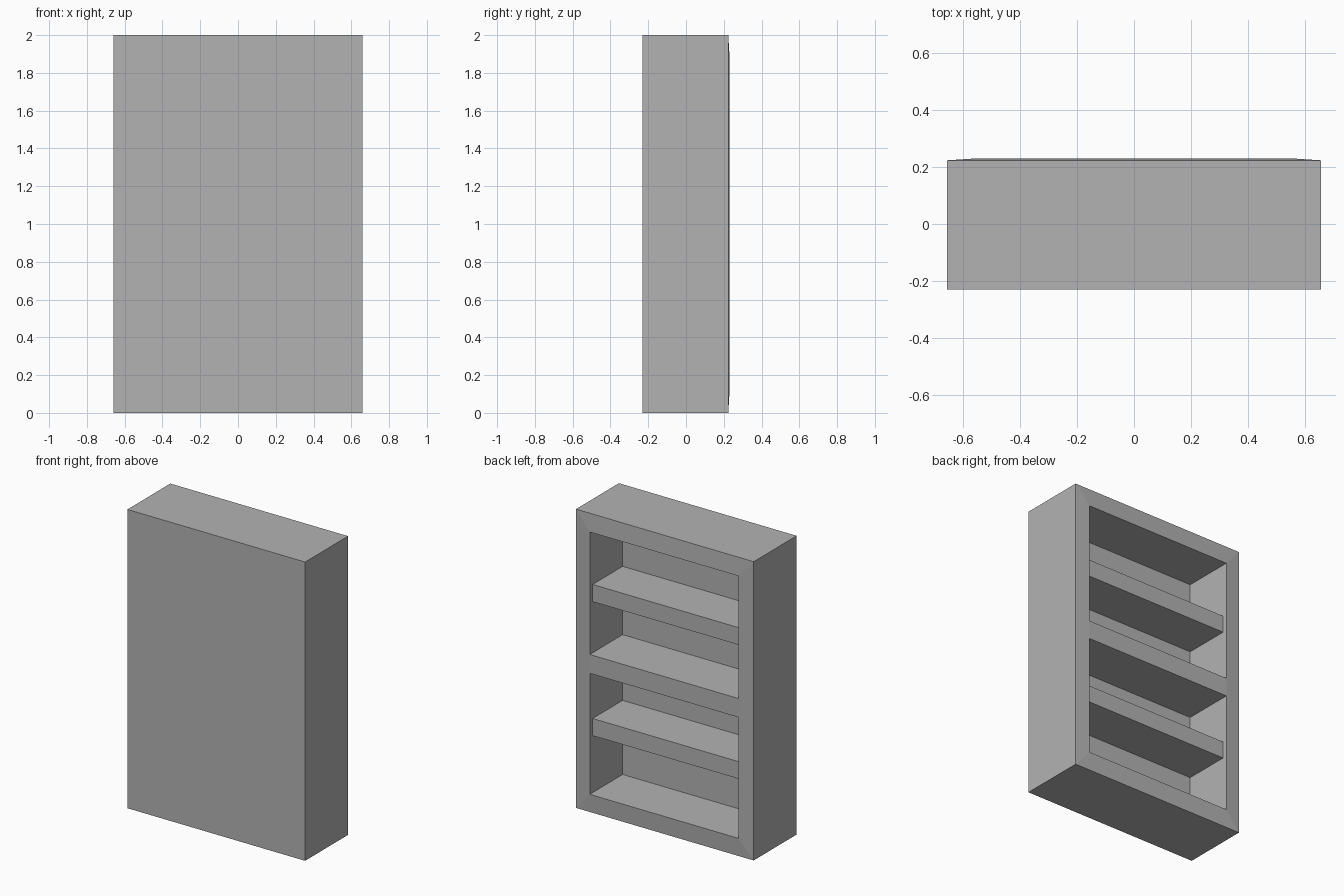
import bpy
import bmesh
from mathutils import Vector

default = bpy.data.objects.get("Cube")
if default:
    bpy.data.objects.remove(default, do_unlink=True)

HALF_W, FRONT, BACK, HEIGHT = 0.658, -0.23, 0.224, 2.0
SIDE, RAIL, LIP = 0.107, 0.122, 0.007
INNER_Y = -0.117
MIDDLE = (0.932, 1.058)

grey = bpy.data.materials.new("plain grey")
grey.use_nodes = True
colour = (0.45, 0.45, 0.45, 1)
grey.diffuse_color = colour
grey.node_tree.nodes["Principled BSDF"].inputs["Base Color"].default_value = colour


def add_box(bm, low, high):
    verts = bmesh.ops.create_cube(bm, size=1)["verts"]
    low, high = Vector(low), Vector(high)
    for v in verts:
        v.co = (low + high) / 2 + v.co * (high - low)


def finish(bm, name):
    bmesh.ops.recalc_face_normals(bm, faces=bm.faces)
    mesh = bpy.data.meshes.new(name)
    bm.to_mesh(mesh)
    bm.free()
    mesh.materials.append(grey)
    obj = bpy.data.objects.new(name, mesh)
    bpy.context.collection.objects.link(obj)
    return obj


# Cabinet body, with a frame that rises slightly towards its openings
bm = bmesh.new()
add_box(bm, (-HALF_W, FRONT, 0), (HALF_W, BACK, HEIGHT))
bm.normal_update()
panel = max(bm.faces, key=lambda f: f.normal.y)
bmesh.ops.inset_region(bm, faces=[panel], thickness=SIDE, use_even_offset=True)
for v in panel.verts:
    v.co.y = BACK + LIP
    v.co.z = RAIL if v.co.z < HEIGHT / 2 else HEIGHT - RAIL

# Middle rail splits the panel into two openings
for z in MIDDLE:
    faces = [f for f in bm.faces if all(v.co.y > BACK + LIP / 2 for v in f.verts)]
    geom = faces + list({e for f in faces for e in f.edges}) + list({v for f in faces for v in f.verts})
    bmesh.ops.bisect_plane(bm, geom=geom, plane_co=(0, 0, z), plane_no=(0, 0, 1))

# Hollow compartments
openings = [f for f in bm.faces
            if all(v.co.y > BACK + LIP / 2 for v in f.verts)
            and not MIDDLE[0] < f.calc_center_median().z < MIDDLE[1]]
for face in openings:
    pushed = bmesh.ops.extrude_discrete_faces(bm, faces=[face])["faces"][0]
    for v in pushed.verts:
        v.co.y = INNER_Y
finish(bm, "cabinet_body")

# One shelf in each compartment, set back a little from the frame
for name, bottom in (("lower_shelf", 0.503), ("upper_shelf", 1.4)):
    bm = bmesh.new()
    add_box(bm, (SIDE - HALF_W, INNER_Y, bottom), (HALF_W - SIDE, 0.2, bottom + 0.115))
    finish(bm, name)
